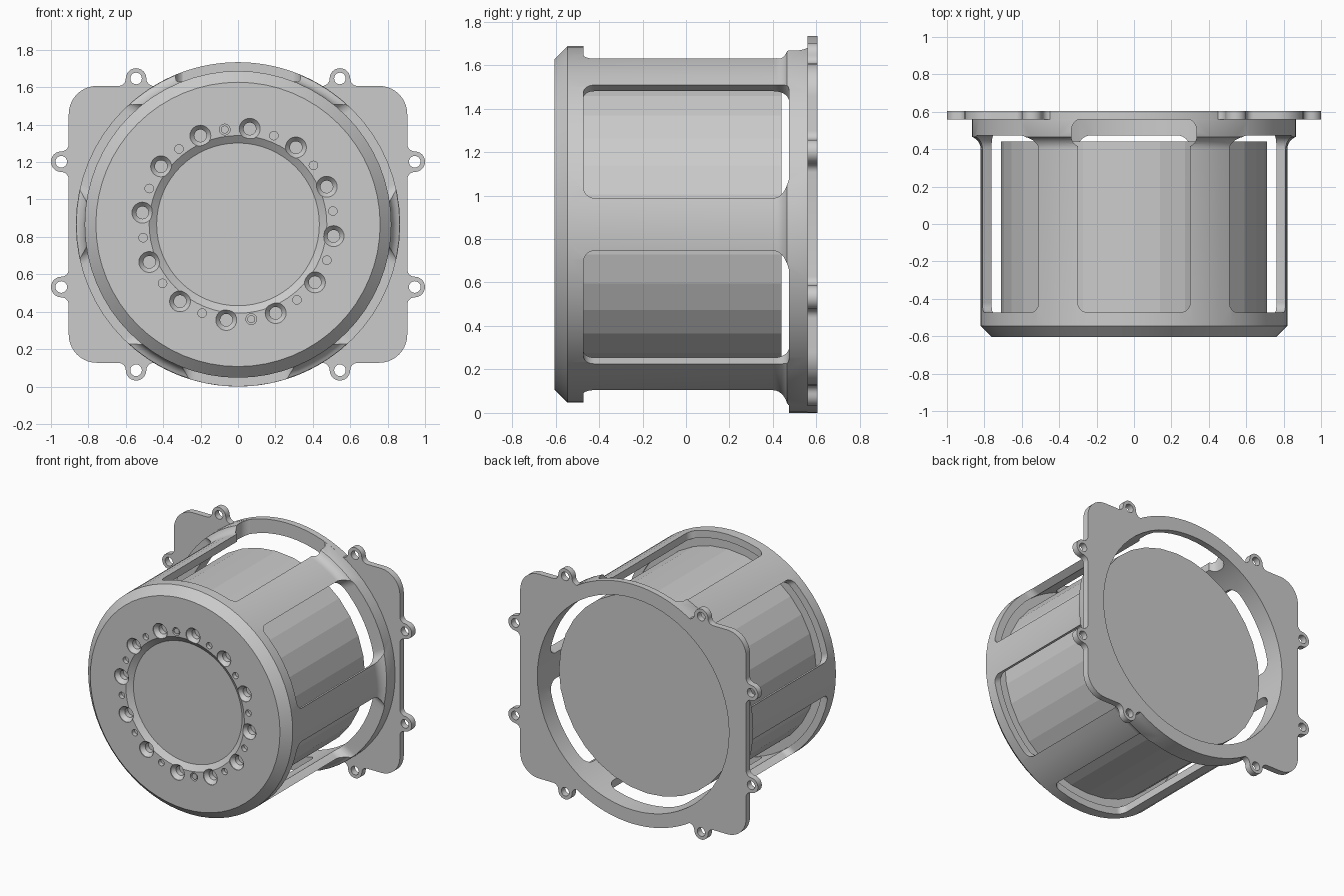
import bpy, bmesh
from math import sin, cos, pi, radians
from mathutils import Matrix, Vector

if "Cube" in bpy.data.objects:
    bpy.data.objects.remove(bpy.data.objects["Cube"])

C = 0.867        # height of the housing axis
R_IN = 0.768     # bore of housing and flange


def arc(cx, cy, r, a0, a1, n=8):
    return [(cx + r * cos(radians(a0 + (a1 - a0) * i / n)),
             cy + r * sin(radians(a0 + (a1 - a0) * i / n))) for i in range(n + 1)]


def add_object(name, bm):
    bmesh.ops.recalc_face_normals(bm, faces=bm.faces)
    me = bpy.data.meshes.new(name)
    bm.to_mesh(me)
    bm.free()
    ob = bpy.data.objects.new(name, me)
    bpy.context.collection.objects.link(ob)
    return ob


def lathe(bm, profile, steps, x=0.0, z=C):
    """Revolve an (r, y) profile around a y-parallel axis; r = 0 ends close on the axis."""
    rings = []
    for r, y in profile:
        if r == 0:
            rings.append([bm.verts.new((x, y, z))] * steps)
        else:
            rings.append([bm.verts.new((x + r * cos(2 * pi * i / steps), y,
                                        z + r * sin(2 * pi * i / steps))) for i in range(steps)])
    for a, b in zip(rings, rings[1:]):
        for i in range(steps):
            j = (i + 1) % steps
            bm.faces.new(list(dict.fromkeys((a[i], a[j], b[j], b[i]))))


def window(bm, half, y0, y1, r0, r1, angle):
    """Radial prism with rounded corners (front radius r0, rear radius r1)."""
    pts = (arc(half - r0, y0 + r0, r0, -90, 0) + arc(half - r1, y1 - r1, r1, 0, 90)
           + arc(-half + r1, y1 - r1, r1, 90, 180) + arc(-half + r0, y0 + r0, r0, 180, 270))
    rot = Matrix.Rotation(radians(90 - angle), 4, 'Y')
    lo, hi = ([bm.verts.new(rot @ Vector((u, y, h)) + Vector((0, 0, C))) for u, y in pts]
              for h in (0.5, 1.0))
    bm.faces.new(lo)
    bm.faces.new(hi)
    for i in range(len(pts)):
        j = (i + 1) % len(pts)
        bm.faces.new((lo[i], lo[j], hi[j], hi[i]))


def activate(ob):
    bpy.ops.object.select_all(action='DESELECT')
    ob.select_set(True)
    bpy.context.view_layer.objects.active = ob


def cut(ob, cutter):
    mod = ob.modifiers.new("cut", 'BOOLEAN')
    mod.operation, mod.solver, mod.object = 'DIFFERENCE', 'EXACT', cutter
    activate(ob)
    bpy.ops.object.modifier_apply(modifier=mod.name)
    bpy.data.objects.remove(cutter)


# Housing: front cap with shallow recess, drum wall, fillet and rear ring
bm = bmesh.new()
profile = [(0, -0.575), (0.435, -0.575), (0.475, -0.605), (0.76, -0.605), (0.82, -0.545)]
profile += [(r, y) for r, y in arc(0.89, 0.40, 0.07, 180, 111, 6)]
profile += [(0.867, 0.47), (0.867, 0.56), (R_IN, 0.56), (R_IN, -0.48), (0, -0.48)]
lathe(bm, profile, 64)
housing = add_object("housing", bm)

# Six windows round the drum
bm = bmesh.new()
for k in range(6):
    window(bm, 0.30, -0.472, 0.474, 0.05, 0.07, 30 + 60 * k)
cut(housing, add_object("window_cutter", bm))

# Wider notch in the rear ring above the top window
bm = bmesh.new()
window(bm, 0.335, 0.41, 0.568, 0.06, 0.07, 90)
cut(housing, add_object("notch_cutter", bm))

# Front face: countersunk bolt holes alternating with small pin holes
bm = bmesh.new()
for k in range(12):
    a = radians(30 * k - 7)
    lathe(bm, [(0, -0.63), (0.056, -0.63), (0.056, -0.6), (0.033, -0.572),
               (0.033, -0.535), (0, -0.535)], 24, 0.515 * cos(a), C + 0.515 * sin(a))
    a = radians(30 * k + 8)
    r, depth = (0.029, 0.06) if k in (3, 9) else (0.023, 0.03)
    lathe(bm, [(0, -0.63), (r, -0.63), (r, -0.605 + depth), (0, -0.605 + depth)],
          16, 0.512 * cos(a), C + 0.512 * sin(a))
cut(housing, add_object("hole_cutter", bm))
activate(housing)
bpy.ops.object.shade_smooth_by_angle(angle=radians(30))

# Pins sitting in the two deeper holes
bm = bmesh.new()
for k in (3, 9):
    a = radians(30 * k + 8)
    lathe(bm, [(0, -0.6), (0.021, -0.6), (0.021, -0.54), (0, -0.54)],
          16, 0.512 * cos(a), C + 0.512 * sin(a))
add_object("locating_pins", bm)

# Faceted solid core inside the drum
bm = bmesh.new()
lathe(bm, [(0, -0.5), (0.71, -0.5), (0.71, 0.44), (0, 0.44)], 32)
add_object("core", bm)

# Mounting plate: one quarter outline with filleted ears, mirrored twice
ear = (arc(-0.095, 0.04, 0.04, -90, 0, 6) + arc(0, 0.04, 0.055, 180, 0, 12)
       + arc(0.095, 0.04, 0.04, 180, 270, 6))
quarter = arc(0, 0, 0.867, 89, 59.5, 14)
quarter += [(0.545 + s, 0.74 + n) for s, n in ear]
quarter += arc(0.755, 0.59, 0.15, 90, 0, 10)
quarter += [(0.905 + n, 0.335 - s) for s, n in ear]
outline = (quarter + [(x, -y) for x, y in reversed(quarter)]
           + [(-x, -y) for x, y in quarter] + [(-x, y) for x, y in reversed(quarter)])
clean = [p for i, p in enumerate(outline)
         if (Vector(p) - Vector(outline[i - 1])).length > 1e-4]
loops = [clean, arc(0, 0, R_IN, 0, 360, 64)[:-1]]
for sx in (1, -1):
    for sy in (1, -1):
        for hx, hy in ((0.545, 0.78), (0.945, 0.335)):
            loops.append(arc(sx * hx, sy * hy, 0.031, 0, 360, 20)[:-1])
cu = bpy.data.curves.new("mounting_plate", 'CURVE')
cu.dimensions, cu.fill_mode, cu.extrude = '2D', 'BOTH', 0.0225
for pts in loops:
    sp = cu.splines.new('POLY')
    sp.points.add(len(pts) - 1)
    for p, (x, y) in zip(sp.points, pts):
        p.co = (x, y, 0, 1)
    sp.use_cyclic_u = True
plate = bpy.data.objects.new("mounting_plate", cu)
bpy.context.collection.objects.link(plate)
plate.location = (0, 0.5825, C)
plate.rotation_euler = (pi / 2, 0, 0)
activate(plate)
bpy.ops.object.convert(target='MESH')
bpy.ops.object.shade_smooth_by_angle(angle=radians(30))
